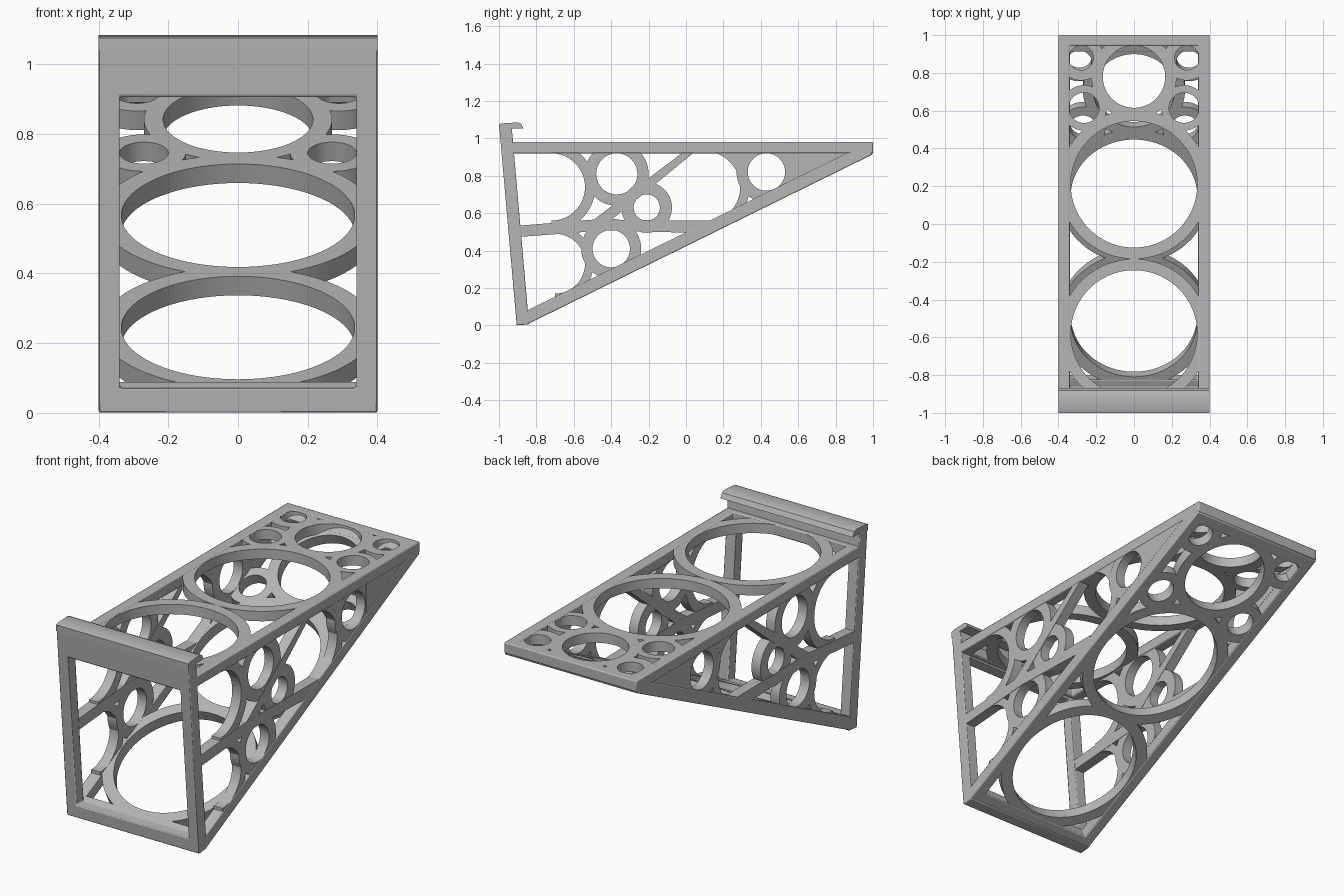
import bpy, bmesh, math
from mathutils import Matrix, Vector

cube = bpy.data.objects.get("Cube")
if cube:
    bpy.data.objects.remove(cube, do_unlink=True)

GREY = bpy.data.materials.new("plain_grey")
GREY.use_nodes = True
GREY.diffuse_color = (0.47, 0.47, 0.47, 1)
GREY.node_tree.nodes["Principled BSDF"].inputs["Base Color"].default_value = GREY.diffuse_color

HALF = 0.40     # half width of the bracket
INNER = 0.34    # half width of the openings
INSET = 0.003   # rings sit slightly inside the bars


def plane_matrix(origin, u, v):
    """Local axes: u, v across the panel, w through its thickness."""
    u, v = Vector(u).normalized(), Vector(v).normalized()
    m = Matrix((u, v, u.cross(v))).transposed().to_4x4()
    m.translation = origin
    return m


def finish(bm, name, matrix, bevel=0.0):
    bmesh.ops.recalc_face_normals(bm, faces=bm.faces)
    bm.transform(matrix)
    mesh = bpy.data.meshes.new(name)
    bm.to_mesh(mesh)
    bm.free()
    mesh.materials.append(GREY)
    ob = bpy.data.objects.new(name, mesh)
    bpy.context.collection.objects.link(ob)
    if bevel:
        mod = ob.modifiers.new("soft_edges", 'BEVEL')
        mod.width, mod.segments, mod.limit_method = bevel, 2, 'ANGLE'
    bpy.ops.object.select_all(action='DESELECT')
    ob.select_set(True)
    bpy.context.view_layer.objects.active = ob
    bpy.ops.object.shade_smooth_by_angle(angle=math.radians(35))
    return ob


def thicken(bm, low, high):
    bmesh.ops.translate(bm, verts=bm.verts, vec=(0, 0, low))
    res = bmesh.ops.extrude_face_region(bm, geom=bm.faces[:])
    verts = [g for g in res["geom"] if isinstance(g, bmesh.types.BMVert)]
    bmesh.ops.translate(bm, verts=verts, vec=(0, 0, high - low))


def loop_strip(bm, outer, inner):
    a = [bm.verts.new((*p, 0)) for p in outer]
    b = [bm.verts.new((*p, 0)) for p in inner]
    n = len(a)
    for i in range(n):
        j = (i + 1) % n
        bm.faces.new((a[i], a[j], b[j], b[i]))


def rect(half, low, high):
    return [(-half, low), (half, low), (half, high), (-half, high)]


def circle(c, r, n=72):
    return [(c[0] + r * math.cos(2 * math.pi * i / n),
             c[1] + r * math.sin(2 * math.pi * i / n)) for i in range(n)]


def frame(name, matrix, outer, inner, thick):
    bm = bmesh.new()
    loop_strip(bm, outer, inner)
    thicken(bm, 0, thick)
    return finish(bm, name, matrix, 0.006)


def ring(name, matrix, c, r, big_r, thick, cuts):
    """Flat ring trimmed by half planes given as (point, outward normal)."""
    bm = bmesh.new()
    loop_strip(bm, circle(c, big_r), circle(c, r))
    for p, n in cuts:
        bmesh.ops.bisect_plane(bm, geom=bm.verts[:] + bm.edges[:] + bm.faces[:],
                               plane_co=(*p, 0), plane_no=(*n, 0), clear_outer=True)
    thicken(bm, INSET, thick - INSET)
    return finish(bm, name, matrix)


def slab(name, matrix, points, low, high, bevel=0.0):
    bm = bmesh.new()
    bm.faces.new([bm.verts.new((*p, 0)) for p in points])
    thicken(bm, low, high)
    return finish(bm, name, matrix, bevel)


def box_cuts(low, high):
    h = HALF - 0.005
    return [((h, 0), (1, 0)), ((-h, 0), (-1, 0)),
            ((0, low), (0, -1)), ((0, high), (0, 1))]


def mirrored(rings):
    """Repeat off-centre rings on the other side."""
    for c, r, big_r in rings:
        for s in ((1, -1) if c[0] else (1,)):
            yield (c[0] * s, c[1]), r, big_r


# Top shelf
top = plane_matrix((0, 0, 0.92), (1, 0, 0), (0, 1, 0))
frame("top_frame", top, rect(HALF, -0.95, 1), rect(INNER, -0.90, 0.945), 0.06)
for c, r, R in mirrored([((0, -0.58), 0.335, 0.395), ((0, 0.21), 0.335, 0.395),
                         ((0, 0.78), 0.165, 0.225), ((0.265, 0.615), 0.08, 0.12),
                         ((0.28, 0.88), 0.065, 0.12)]):
    ring("top_ring", top, c, r, R, 0.06, box_cuts(-0.93, 0.99))

# Sloping underside
rise = math.atan2(0.91, 1.85)
slope_dir = Vector((0, math.cos(rise), math.sin(rise)))
slope = plane_matrix((0, -0.85, 0.005), (1, 0, 0), slope_dir)
frame("slope_frame", slope, rect(HALF, 0, 2.06), rect(INNER, 0.06, 1.995), 0.067)
for c, r, R in mirrored([((0, 0.412), 0.335, 0.395), ((0, 1.142), 0.335, 0.395),
                         ((0, 1.766), 0.215, 0.27), ((0.27, 1.549), 0.07, 0.12),
                         ((0.29, 1.936), 0.065, 0.115)]):
    ring("slope_ring", slope, c, r, R, 0.067, box_cuts(0.01, 2.05))

# Leaning front frame, its thickness going towards the back
front = plane_matrix((0, -0.905, 0), (-1, 0, 0), (0, -0.095, 1.08))
frame("front_frame", front, rect(HALF, 0, 1.08), rect(INNER, 0.07, 0.909), 0.066)

# Hook lip along the top of the front
across = plane_matrix((0, 0, 0), (0, 1, 0), (0, 0, 1))
hook = [(-0.998, 1.04), (-1.0, 1.075), (-0.985, 1.08), (-0.90, 1.085), (-0.882, 1.078),
        (-0.868, 1.052), (-0.93, 1.052), (-0.94, 1.04)]
slab("hook_lip", across, hook, -HALF, HALF)

# Side trusses
side_cuts = [((-0.85, 0.012), (math.sin(rise), -math.cos(rise))), ((0, 0.975), (0, 1))]
side_rings = [  # centre, hole, outside, front limit
    ((-0.72, 0.74), 0.18, 0.235, -0.72), ((-0.70, 0.33), 0.16, 0.205, -0.70),
    ((-0.37, 0.81), 0.11, 0.17, -1), ((-0.40, 0.41), 0.10, 0.16, -1),
    ((-0.21, 0.63), 0.07, 0.135, -1), ((0.10, 0.74), 0.19, 0.24, 0.10),
    ((0.43, 0.82), 0.10, 0.16, -1)]
bars = {
    "side_middle_bar": [(-0.93, 0.47), (-0.43, 0.508), (0.02, 0.495), (0.13, 0.56),
                        (-0.40, 0.565), (-0.50, 0.565), (-0.93, 0.53)],
    "side_diagonal_bar": [(-0.50, 0.56), (-0.41, 0.555), (0.05, 0.93), (-0.01, 0.93)],
    "side_tip_gusset": [(0.54, 0.74), (0.97, 0.93), (0.54, 0.93)],
    "side_small_gusset": [(0.28, 0.86), (0.33, 0.93), (0.23, 0.93)]}
for label, x in (("left", INNER), ("right", -HALF)):
    side = plane_matrix((x, 0, 0), (0, 1, 0), (0, 0, 1))
    for c, r, R, limit in side_rings:
        ring(label + "_side_ring", side, c, r, R, 0.06,
             side_cuts + [((limit, 0), (-1, 0))])
    for i, (name, pts) in enumerate(bars.items()):
        gap = 0.001 + 0.0005 * i
        slab(label + "_" + name, side, pts, gap, 0.06 - gap)
